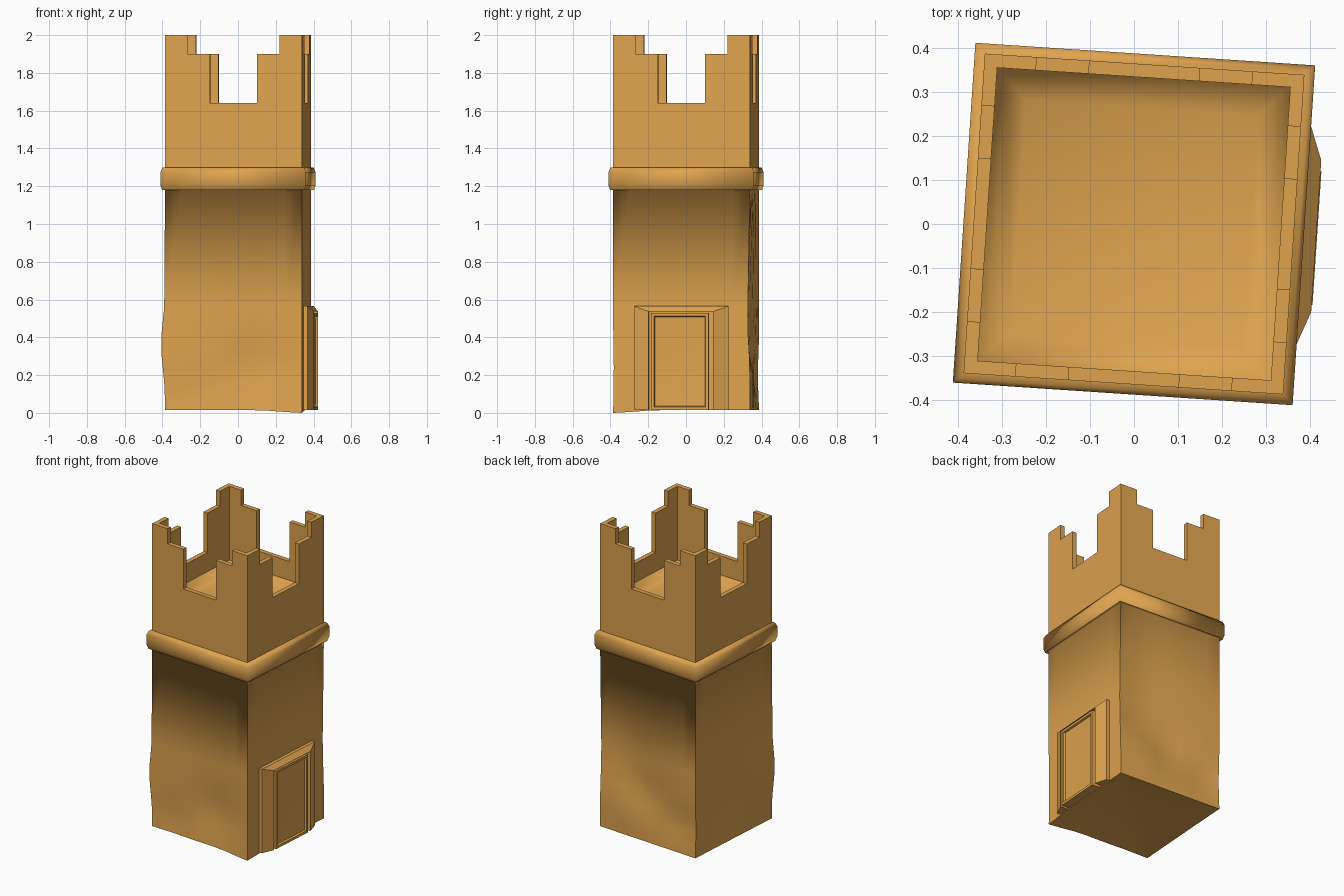
import bpy, bmesh, math
from mathutils import Vector

if "Cube" in bpy.data.objects:
    bpy.data.objects.remove(bpy.data.objects["Cube"], do_unlink=True)

TURN = math.radians(-3.8)     # whole tower stands slightly twisted
HALF = 0.363                  # half width of the walls
WALL = 0.03                   # parapet thickness

stone = bpy.data.materials.new("warm_clay")
stone.use_nodes = True
clay = (0.74, 0.37, 0.078, 1)
stone.diffuse_color = clay
stone.node_tree.nodes["Principled BSDF"].inputs["Base Color"].default_value = clay


def finish(name, bm, angle=None):
    """Turn a bmesh into an object; smooth everywhere or only below an angle."""
    bmesh.ops.remove_doubles(bm, verts=bm.verts, dist=0.0005)
    for f in bm.faces:
        f.smooth = True
    if angle is not None:
        for e in bm.edges:
            if len(e.link_faces) == 2 and e.calc_face_angle(0) > math.radians(angle):
                e.smooth = False
    mesh = bpy.data.meshes.new(name)
    bm.to_mesh(mesh)
    bm.free()
    mesh.materials.append(stone)
    obj = bpy.data.objects.new(name, mesh)
    obj.rotation_euler.z = TURN
    bpy.context.collection.objects.link(obj)
    return obj


def loft(bm, loops, closed=True):
    """Skin a list of point loops; returns the vertex loops."""
    rows = [[bm.verts.new(p) for p in loop] for loop in loops]
    n = len(rows[0])
    for a, b in zip(rows, rows[1:]):
        for i in range(n if closed else n - 1):
            j = (i + 1) % n
            bm.faces.new((a[i], a[j], b[j], b[i]))
    return rows


def fan(bm, loop, tip):
    """Close a loop with triangles to one centre point."""
    c = bm.verts.new(tip)
    for i, v in enumerate(loop):
        bm.faces.new((v, loop[(i + 1) % len(loop)], c))


def side_point(k, u, out, z):
    """Point on side k (0 front, 1 +x, 2 back, 3 -x)."""
    a = k * math.pi / 2
    n = Vector((math.sin(a), -math.cos(a), 0))
    t = Vector((math.cos(a), math.sin(a), 0))
    return n * out + t * u + Vector((0, 0, z))


def square(half, z, cols=1):
    return [side_point(k, half * (2 * i / cols - 1), half, z)
            for k in range(4) for i in range(cols)]


# Tower body, with hand-pressed dents and bulges: (centre, push, radius)
dents = [
    ((0.12, -0.37, 0.24), (0, 0.03, 0), 0.17),
    ((-0.2, -0.37, 0.12), (0, 0.015, 0), 0.10),
    ((-0.37, -0.34, 0.36), (-0.022, 0, 0), 0.16),
    ((-0.37, 0.1, 0.25), (0.02, 0, 0), 0.13),
    ((0.2, 0.37, 0.5), (0, -0.035, 0), 0.16),
    ((0.0, 0.37, 0.32), (0, -0.03, 0), 0.15),
    ((0.15, 0.37, 0.18), (0, 0.01, 0), 0.10),
    ((-0.25, 0.37, 0.2), (0, -0.025, 0), 0.10),
    ((0.36, -0.36, 0.0), (0, 0, -0.0152), 0.14),
]


def pressed(p):
    q = p.copy()
    for c, push, r in dents:
        q += Vector(push) * math.exp(-(p - Vector(c)).length_squared / r ** 2)
    return q


bm = bmesh.new()
levels = (0.015, 0.08, 0.16, 0.24, 0.32, 0.42, 0.56, 1.18)
COLS = 8
loops = [[pressed(p) for p in square(HALF, z, COLS)] for z in levels]
loops.append(square(HALF + 0.017, 1.18, COLS))
rows = loft(bm, loops)
fan(bm, rows[0][::-1], (0.03, 0, 0.06))
for a, b in zip(rows, rows[1:]):          # keep the four corners crisp
    for i in range(0, 4 * COLS, COLS):
        bm.edges.get((a[i], b[i])).smooth = False
for i in range(4 * COLS):                 # and the foot
    bm.edges.get((rows[0][i], rows[0][i - 1])).smooth = False
finish("tower_body", bm)

# Raised band below the parapet
bm = bmesh.new()
band = ((0.378, 1.18), (0.386, 1.205), (0.386, 1.275), (0.376, 1.298), (HALF - 0.01, 1.3))
loft(bm, [square(h, z) for h, z in band])
finish("band", bm)

# Parapet walls: stepped corner merlons with one wide gap on each side
half_profile = [(0.125, 1.64), (0.125, 1.9), (0.245, 1.9), (0.245, 2.0), (HALF, 2.0)]
crest = [(-u, z) for u, z in reversed(half_profile)] + half_profile
inner = HALF - WALL
bm = bmesh.new()
for k in range(4):
    outer_pts = [side_point(k, u, HALF, z) for u, z in crest]
    inner_pts = [side_point(k, max(-inner, min(inner, u)), inner, z) for u, z in crest]
    o, i = loft(bm, [outer_pts, inner_pts], closed=False)
    for verts, reach, base, flip in ((o, HALF, 1.29, False), (i, inner, 1.46, True)):
        foot = [bm.verts.new(side_point(k, s * reach, reach, base)) for s in (-1, 1)]
        ring = foot + verts[::-1]
        bm.faces.new(ring[::-1] if flip else ring)
finish("parapet", bm, 30)

# Roof floor with a soft cove against the walls
bm = bmesh.new()
rows = loft(bm, [square(h, z) for h, z in
                 ((inner + 0.002, 1.52), (inner - 0.02, 1.475), (inner - 0.07, 1.45))])
bm.faces.new(rows[-1])
finish("roof_floor", bm)


# Doorway on the +x side
def arch(half, top, x):
    return [(x, half, 0.015), (x, half, top), (x, -half, top), (x, -half, 0.015)]


bm = bmesh.new()
rows = loft(bm, [arch(0.25, 0.565, 0.34), arch(0.25, 0.565, 0.385),
                 arch(0.172, 0.537, 0.414), arch(0.172, 0.537, 0.34)], closed=False)
for end in (0, 3):
    foot = [r[end] for r in rows]
    bm.faces.new(foot if end == 0 else foot[::-1])
finish("door_frame", bm, 35)


# Door leaf with a dished panel
def panel(inset, x):
    lo, hi, b, t = -0.157 + inset, 0.147 - inset, 0.016 + inset, 0.528 - inset
    return [(x, lo, b), (x, hi, b), (x, hi, t), (x, lo, t)]


bm = bmesh.new()
rows = loft(bm, [panel(0, 0.34), panel(0, 0.416), panel(0.016, 0.416), panel(0.02, 0.404)])
fan(bm, rows[-1], (0.392, -0.005, 0.27))
finish("door_leaf", bm, 35)
